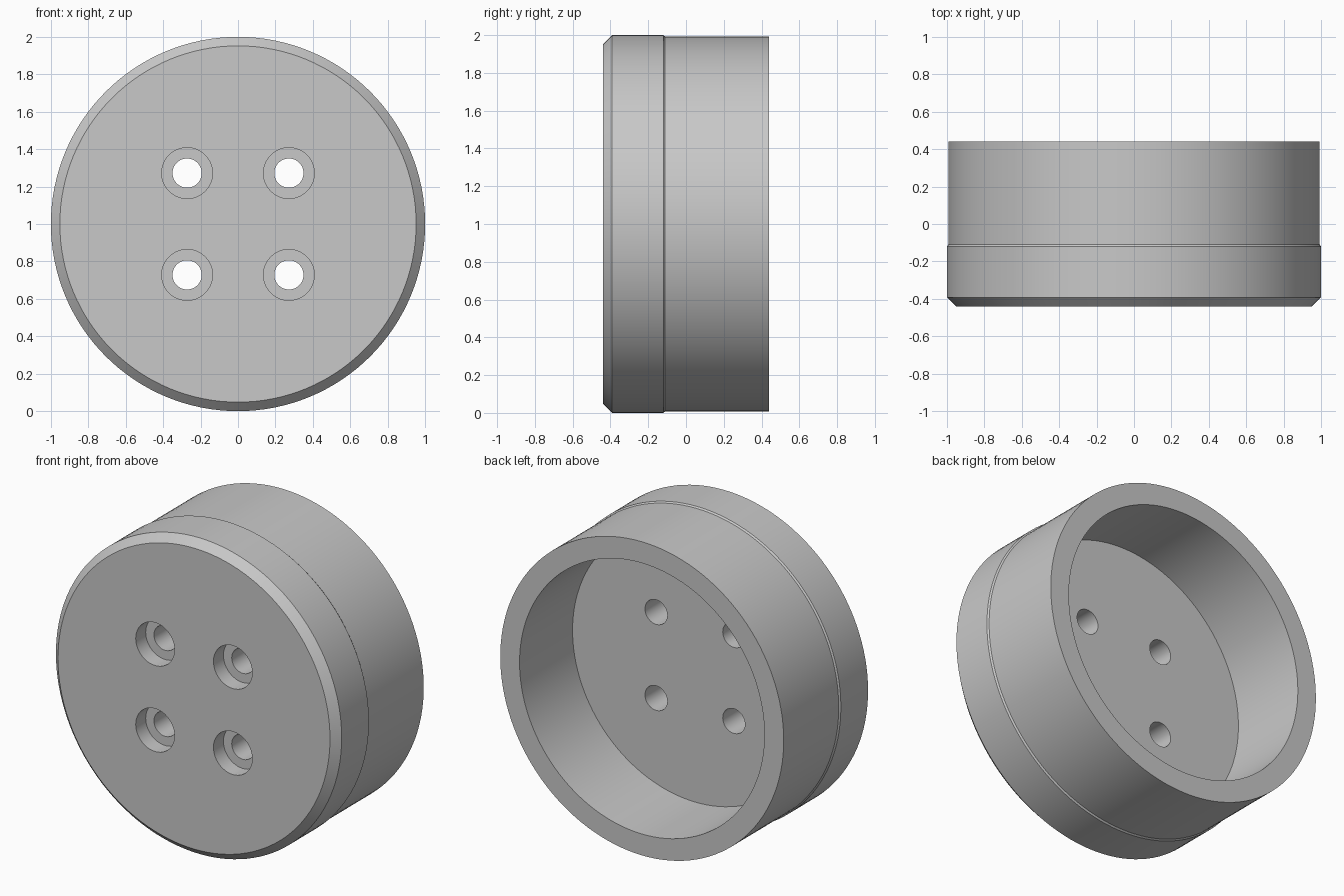
import bpy
import bmesh
from math import cos, sin, tau, radians

cube = bpy.data.objects.get("Cube")
if cube:
    bpy.data.objects.remove(cube, do_unlink=True)

grey = bpy.data.materials.new("plain grey")
grey.use_nodes = True
colour = (0.58, 0.58, 0.58, 1)
grey.diffuse_color = colour
grey.node_tree.nodes["Principled BSDF"].inputs["Base Color"].default_value = colour


def lathe(name, profile, sides, x=0, z=0):
    """Turn (radius, y) points about an axis along y, closing both ends."""
    bm = bmesh.new()
    rings = []
    for r, y in profile:
        rings.append([bm.verts.new((x + r * cos(tau * i / sides), y,
                                    z + r * sin(tau * i / sides)))
                      for i in range(sides)])
    for a, b in zip(rings, rings[1:]):
        for i in range(sides):
            j = (i + 1) % sides
            bm.faces.new((a[i], a[j], b[j], b[i]))
    bm.faces.new(rings[0])
    bm.faces.new(rings[-1])
    bmesh.ops.recalc_face_normals(bm, faces=bm.faces)
    mesh = bpy.data.meshes.new(name)
    bm.to_mesh(mesh)
    bm.free()
    mesh.materials.append(grey)
    ob = bpy.data.objects.new(name, mesh)
    bpy.context.collection.objects.link(ob)
    return ob


FRONT, BACK, FLOOR, BORE = -0.44, 0.44, -0.09, -0.34

# Round cup: chamfered front, slightly narrower rear wall, open back
cup = lathe("round_cup", [
    (0.952, FRONT), (1.0, FRONT + 0.048), (1.0, -0.12), (0.992, -0.11),
    (0.992, BACK), (0.857, BACK), (0.857, FLOOR)], 128, z=1)

bpy.context.view_layer.objects.active = cup
cup.select_set(True)

# Four counterbored screw holes through the front plate
for x in (-0.272, 0.272):
    for z in (0.728, 1.272):
        cutter = lathe("hole_cutter", [
            (0.136, FRONT - 0.1), (0.136, BORE), (0.078, BORE),
            (0.078, FLOOR + 0.1)], 48, x, z)
        cutter.hide_render = True
        cut = cup.modifiers.new("screw_hole", "BOOLEAN")
        cut.operation = "DIFFERENCE"
        cut.solver = "EXACT"
        cut.object = cutter
        bpy.ops.object.modifier_apply(modifier=cut.name)
        bpy.data.objects.remove(cutter, do_unlink=True)

bpy.ops.object.shade_smooth_by_angle(angle=radians(30))
